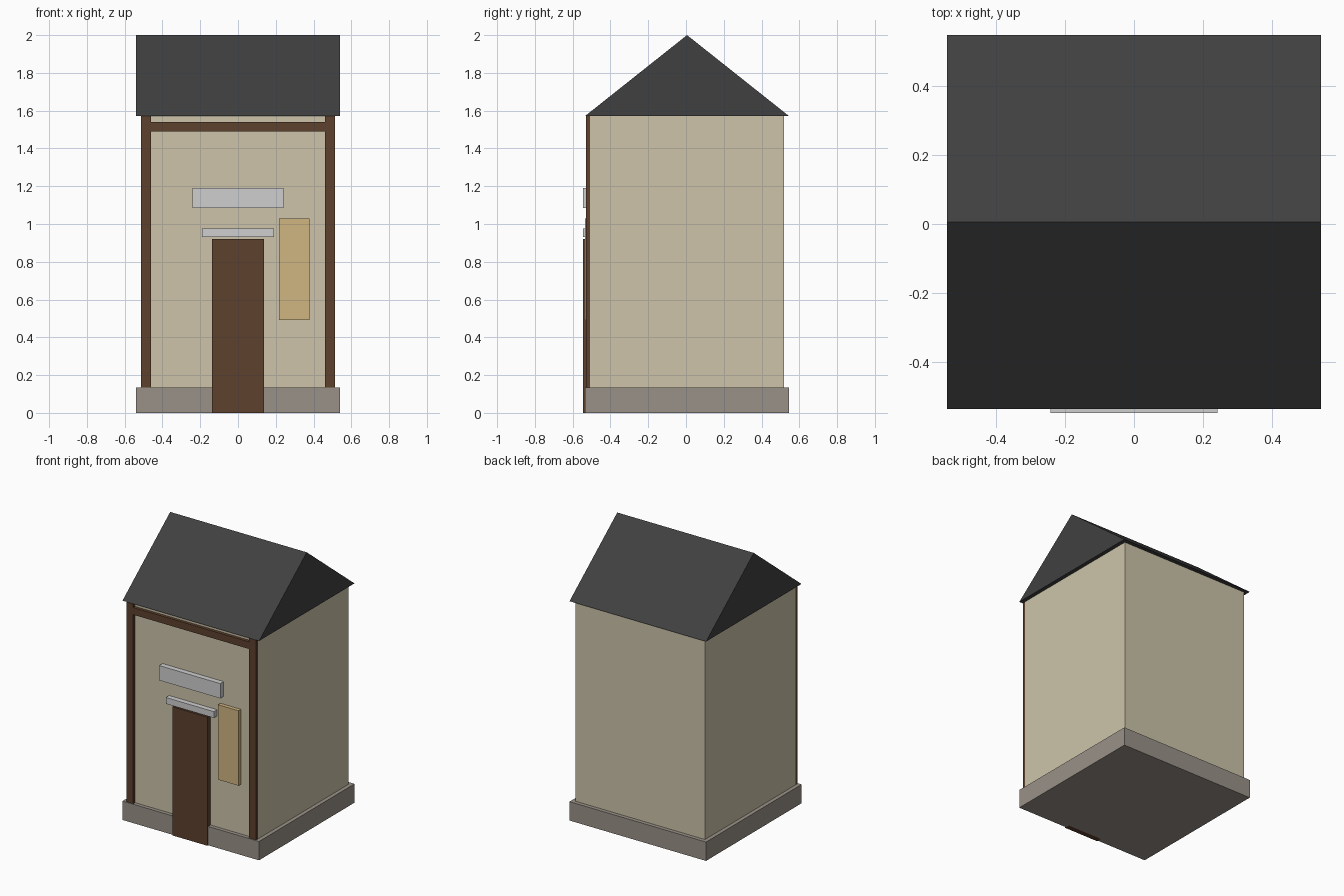
import bpy, bmesh

if "Cube" in bpy.data.objects:
    bpy.data.objects.remove(bpy.data.objects["Cube"])


def material(name, rgb):
    # sRGB bytes to linear diffuse colour
    lin = [c / 255 / 12.92 if c / 255 <= 0.04045 else ((c / 255 + 0.055) / 1.055) ** 2.4 for c in rgb]
    m = bpy.data.materials.new(name)
    m.diffuse_color = (*lin, 1)
    m.use_nodes = True
    m.node_tree.nodes["Principled BSDF"].inputs["Base Color"].default_value = m.diffuse_color
    return m


PLASTER = material("cream_plaster", (205, 196, 170))
STONE = material("grey_stone", (153, 145, 135))
WOOD = material("dark_wood", (93, 65, 45))
ROOF = material("charcoal_roof", (64, 64, 64))
PALE = material("pale_grey", (207, 207, 207))
TAN = material("tan_board", (208, 182, 130))


def add(name, bm, mat):
    bmesh.ops.recalc_face_normals(bm, faces=bm.faces)
    me = bpy.data.meshes.new(name)
    bm.to_mesh(me)
    bm.free()
    me.materials.append(mat)
    ob = bpy.data.objects.new(name, me)
    bpy.context.collection.objects.link(ob)


def box(name, x, y, z, mat):
    bm = bmesh.new()
    bmesh.ops.create_cube(bm, size=1)
    for v in bm.verts:
        v.co = [r[0] if c < 0 else r[1] for c, r in zip(v.co, (x, y, z))]
    add(name, bm, mat)


# Body: plinth and walls (walls run down inside the plinth)
box("stone_plinth", (-0.541, 0.541), (-0.535, 0.546), (0, 0.135), STONE)
box("walls", (-0.513, 0.513), (-0.508, 0.518), (0.01, 1.571), PLASTER)

# Gabled roof: triangular profile extruded along x
bm = bmesh.new()
profile = [(-0.535, 1.571), (0.546, 1.571), (0.0055, 2.0)]
face = bm.faces.new([bm.verts.new((-0.541, y, z)) for y, z in profile])
ext = bmesh.ops.extrude_face_region(bm, geom=[face])
for g in ext["geom"]:
    if isinstance(g, bmesh.types.BMVert):
        g.co.x = 0.541
add("gabled_roof", bm, ROOF)

# Timber frame on the front
box("left_post", (-0.513, -0.46), (-0.53, -0.505), (0.13, 1.571), WOOD)
box("right_post", (0.46, 0.513), (-0.53, -0.505), (0.13, 1.571), WOOD)
box("cross_beam", (-0.46, 0.46), (-0.53, -0.505), (1.49, 1.541), WOOD)

# Door, lintel, blank sign board and side panel
box("door", (-0.138, 0.138), (-0.544, -0.505), (0, 0.921), WOOD)
box("door_lintel", (-0.19, 0.19), (-0.545, -0.505), (0.93, 0.975), PALE)
box("sign_board", (-0.242, 0.242), (-0.546, -0.505), (1.084, 1.19), PALE)
box("side_panel", (0.217, 0.379), (-0.535, -0.505), (0.491, 1.028), TAN)
